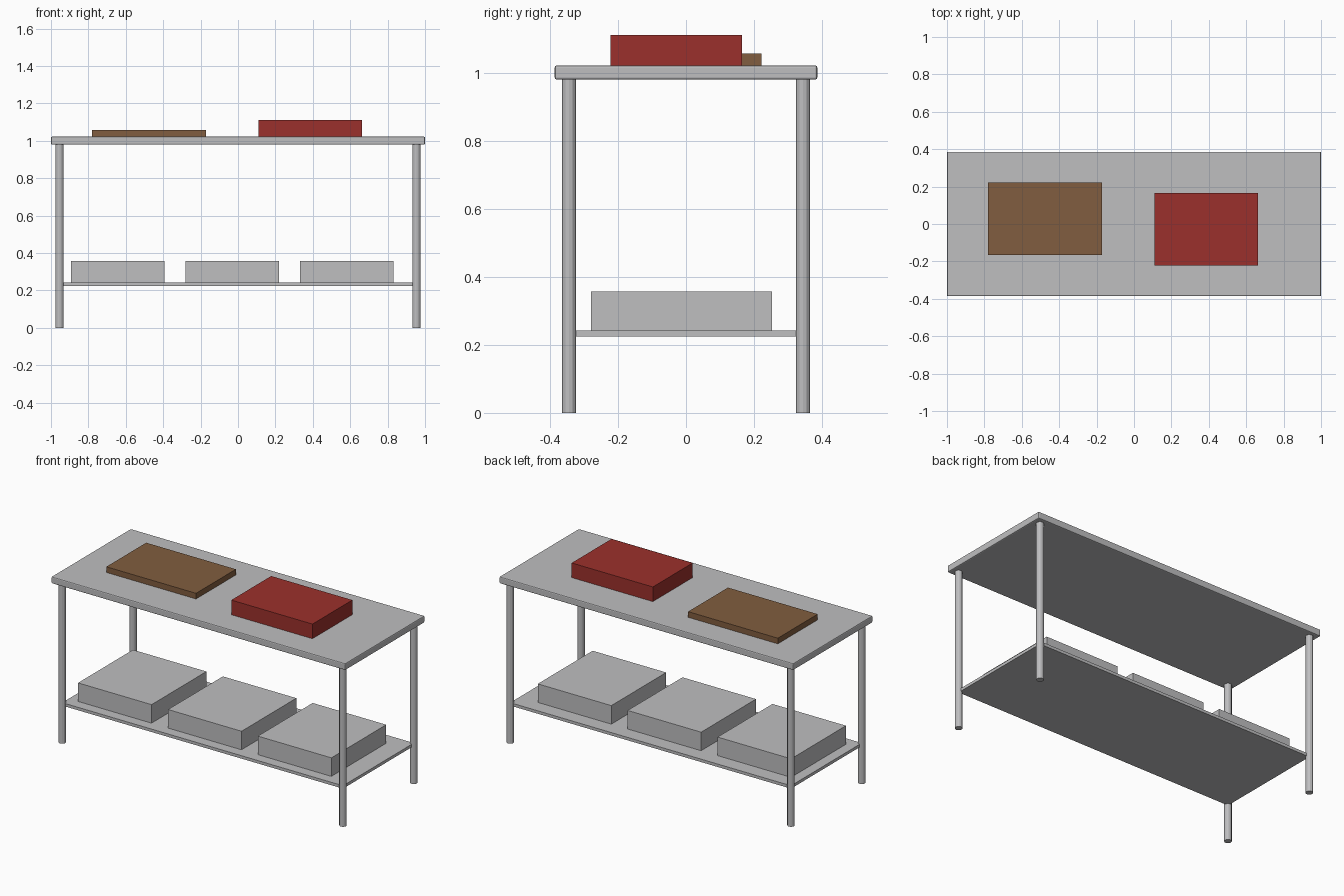
import bpy
import bmesh

cube = bpy.data.objects.get("Cube")
if cube:
    bpy.data.objects.remove(cube, do_unlink=True)


def make_material(name, colour):
    mat = bpy.data.materials.new(name)
    mat.use_nodes = True
    mat.diffuse_color = (*colour, 1)
    mat.node_tree.nodes["Principled BSDF"].inputs["Base Color"].default_value = (*colour, 1)
    return mat


steel = make_material("steel grey", (0.52, 0.52, 0.53))
wood = make_material("wood brown", (0.22, 0.11, 0.05))
red = make_material("red", (0.33, 0.03, 0.025))


def finish(name, bm, mat):
    mesh = bpy.data.meshes.new(name)
    bm.to_mesh(mesh)
    bm.free()
    mesh.materials.append(mat)
    obj = bpy.data.objects.new(name, mesh)
    bpy.context.collection.objects.link(obj)
    return obj


def box(name, xs, ys, zs, mat):
    """Box from its low and high limits on each axis."""
    bm = bmesh.new()
    bmesh.ops.create_cube(bm, size=1)
    limits = (xs, ys, zs)
    for v in bm.verts:
        v.co = [lim[0] if c < 0 else lim[1] for c, lim in zip(v.co, limits)]
    return finish(name, bm, mat)


TOP, UNDER = 1.022, 0.98
SHELF_TOP = 0.243
LEG_X, LEG_Y = 0.955, 0.344

# Table top with softened edges
table_top = box("table_top", (-1, 1), (-0.386, 0.386), (UNDER, TOP), steel)
bevel = table_top.modifiers.new("soft_edges", 'BEVEL')
bevel.width = 0.006
bevel.segments = 2

# Round legs
for side, sx in (("left", 1), ("right", -1)):
    for end, sy in (("front", -1), ("back", 1)):
        bm = bmesh.new()
        bmesh.ops.create_cone(bm, cap_ends=True, segments=12,
                              radius1=0.021, radius2=0.021, depth=UNDER)
        leg = finish(f"{end}_{side}_leg", bm, steel)
        leg.location = (sx * LEG_X, sy * LEG_Y, UNDER / 2)

# Lower shelf, its corners meeting the leg centres
box("lower_shelf", (-LEG_X, LEG_X), (-LEG_Y, LEG_Y), (0.225, SHELF_TOP), steel)

# Storage bins on the shelf
for name, x in (("right", -0.642), ("middle", -0.03), ("left", 0.581)):
    box(f"{name}_storage_bin", (x - 0.25, x + 0.25), (-0.28, 0.253),
        (SHELF_TOP, 0.357), steel)

# Items on the table top
box("cutting_board", (-0.78, -0.17), (-0.165, 0.222), (TOP, 1.057), wood)
box("red_box", (0.11, 0.662), (-0.222, 0.165), (TOP, 1.112), red)
